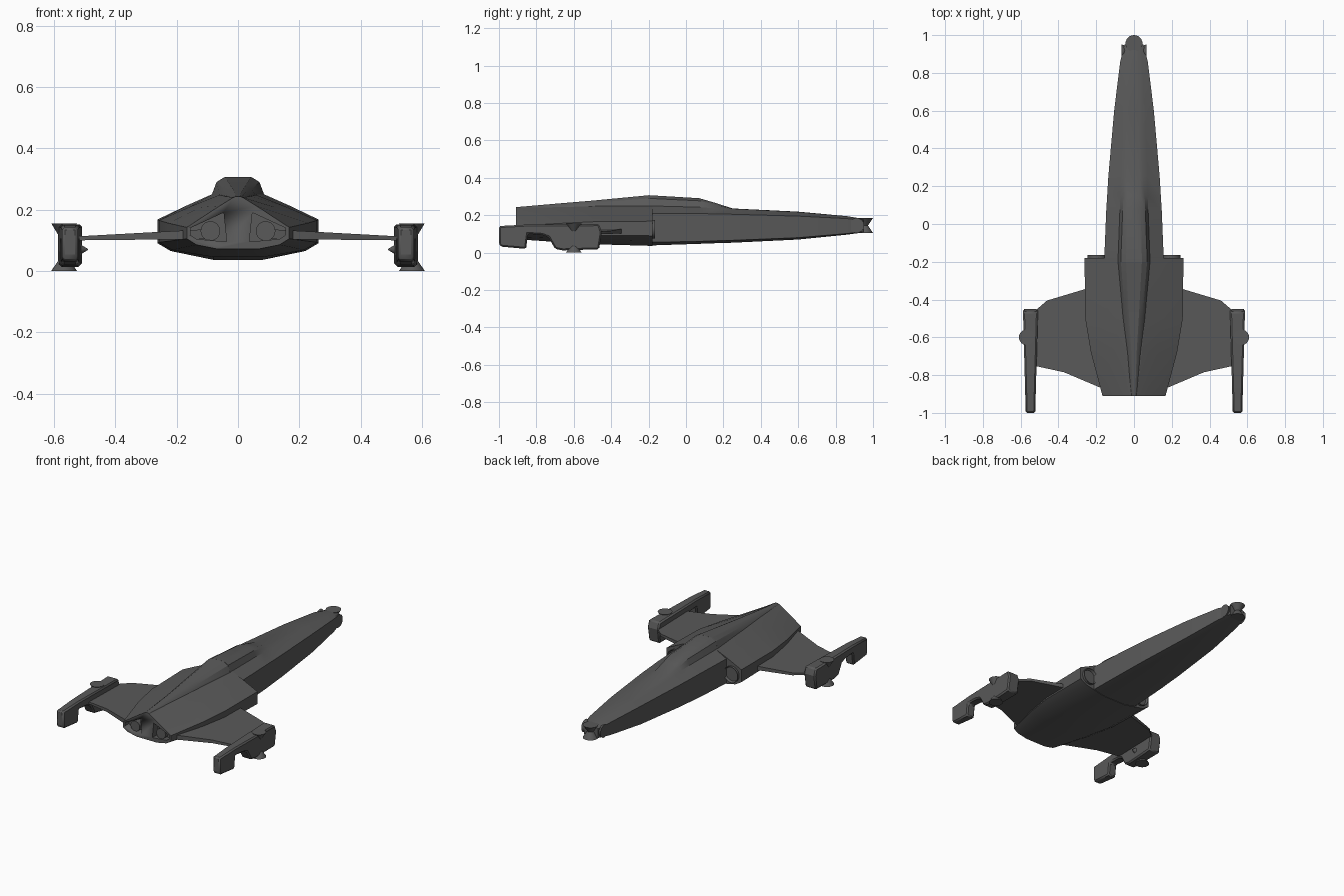
import bpy, bmesh, math
from mathutils import Matrix

if "Cube" in bpy.data.objects:
    bpy.data.objects.remove(bpy.data.objects["Cube"])

hull = bpy.data.materials.new("dark_grey_hull")
hull.diffuse_color = (0.1, 0.1, 0.1, 1)
hull.use_nodes = True
hull.node_tree.nodes["Principled BSDF"].inputs["Base Color"].default_value = hull.diffuse_color


def finish(name, bm, mirror=False, angle=25, bevel=0):
    bmesh.ops.recalc_face_normals(bm, faces=bm.faces)
    me = bpy.data.meshes.new(name)
    bm.to_mesh(me)
    bm.free()
    ob = bpy.data.objects.new(name, me)
    bpy.context.collection.objects.link(ob)
    me.materials.append(hull)
    bpy.ops.object.select_all(action='DESELECT')
    ob.select_set(True)
    bpy.context.view_layer.objects.active = ob
    if bevel:
        b = ob.modifiers.new("bevel", 'BEVEL')
        b.width = bevel
        b.segments = 1
    if mirror:
        ob.modifiers.new("mirror", 'MIRROR')
    bpy.ops.object.shade_smooth_by_angle(angle=math.radians(angle))
    return ob


def bridge(bm, rings):
    n = len(rings[0])
    for a, b in zip(rings, rings[1:]):
        for i in range(n):
            j = (i + 1) % n
            bm.faces.new((a[i], a[j], b[j], b[i]))
    bm.faces.new(rings[0])
    bm.faces.new(rings[-1])


def loft(name, stations, angle=25):
    """Stations are (y, half section from bottom to top); mirrored across x."""
    bm = bmesh.new()
    rings = []
    for y, half in stations:
        pts = half + [(-x, z) for x, z in reversed(half)]
        rings.append([bm.verts.new((x, y, z)) for x, z in pts])
    bridge(bm, rings)
    return finish(name, bm, angle=angle)


def cone(bm, loc, r1, r2, depth, axis='Z', seg=24):
    rot = {'X': Matrix.Rotation(math.pi / 2, 4, 'Y'),
           'Y': Matrix.Rotation(-math.pi / 2, 4, 'X'), 'Z': Matrix()}[axis]
    return bmesh.ops.create_cone(bm, cap_ends=True, segments=seg, radius1=r1, radius2=r2,
                                 depth=depth, matrix=Matrix.Translation(loc) @ rot)


# Long forward fuselage with the raised spine fading into the nose
def nose_section(y, w, low, edge, shoulder, a, b, c):
    return (y, [(w * 0.5, low), (w, edge), (w, shoulder), a, b, c])


loft("fuselage", [
    nose_section(-0.20, .158, .038, .055, .21, (.085, .25), (.07, .29), (.042, .307)),
    nose_section(0.07, .147, .047, .06, .209, (.075, .243), (.06, .277), (.036, .291)),
    nose_section(0.15, .142, .05, .063, .207, (.072, .237), (.056, .258), (.034, .268)),
    nose_section(0.25, .136, .053, .066, .205, (.07, .228), (.05, .234), (.03, .236)),
    nose_section(0.60, .105, .07, .08, .195, (.06, .212), (.045, .217), (.025, .219)),
    nose_section(0.86, .073, .096, .102, .182, (.045, .19), (.03, .193), (.015, .195)),
    nose_section(0.95, .05, .108, .112, .17, (.034, .177), (.022, .179), (.01, .18))], 30)

# Broad rear engine body
body = loft("rear_body", [
    (-0.18, [(.08, .036), (.22, .065), (.262, .09), (.262, .168), (.17, .212), (.08, .252)]),
    (-0.50, [(.08, .045), (.215, .068), (.258, .093), (.258, .165), (.155, .21), (.06, .248)]),
    (-0.68, [(.075, .056), (.185, .075), (.228, .097), (.228, .156), (.12, .208), (.04, .243)]),
    (-0.91, [(.07, .072), (.135, .085), (.167, .105), (.167, .142), (.06, .212), (.015, .24)])], 20)

# Two exhaust openings cut in the rear face
bm = bmesh.new()
opening = [(.155, .14), (.047, .19), (.037, .095), (.135, .104), (.155, .117)]
for s in (1, -1):
    bridge(bm, [[bm.verts.new((s * x, y, z)) for x, z in opening] for y in (-0.95, -0.86)])
cutter = finish("exhaust_cutter", bm)
cutter.hide_render = True
mod = body.modifiers.new("exhausts", 'BOOLEAN')
mod.object = cutter
mod.solver = 'EXACT'
bpy.context.view_layer.objects.active = body
bpy.ops.object.modifier_apply(modifier=mod.name)
bpy.data.objects.remove(cutter)

# Exhaust nozzles inside the openings
bm = bmesh.new()
cone(bm, (.09, -0.875, .13), .032, .032, .05, 'Y')
finish("exhaust_nozzles", bm, mirror=True)

# Tapering dorsal spine over the rear body
loft("dorsal_spine", [
    (-0.195, [(.085, .22), (.085, .25), (.07, .29), (.042, .307)]),
    (-0.50, [(.058, .22), (.058, .247), (.045, .266), (.025, .278)]),
    (-0.68, [(.035, .21), (.035, .242), (.025, .256), (.014, .263)]),
    (-0.91, [(.018, .20), (.018, .236), (.012, .241), (.006, .243)])])

# Round intakes at the front of the rear body
bm = bmesh.new()
cone(bm, (.197, -0.19, .125), .05, .05, .05, 'Y')
bm.faces.ensure_lookup_table()
front = max(bm.faces, key=lambda f: f.calc_center_median().y)
bmesh.ops.inset_region(bm, faces=[front], thickness=.008)
bmesh.ops.translate(bm, verts=front.verts, vec=(0, -0.02, 0))
finish("intakes", bm, mirror=True)

# Thin swept wings
plan = [(.10, -0.30), (.26, -0.345), (.46, -0.405), (.53, -0.465),
        (.53, -0.75), (.37, -0.785), (.17, -0.87), (.10, -0.87)]
bm = bmesh.new()
rings = []
for top in (False, True):
    rings.append([bm.verts.new((x, y, (.136 - .055 * (x - .1)) if top else (.104 - .01 * (x - .1))))
                  for x, y in plan])
bridge(bm, rings)
finish("wings", bm, mirror=True)

# Wingtip pods, wider in front and narrowing to the tail fin
side = [(-0.465, .152), (-0.45, .11), (-0.465, .018), (-0.66, .012), (-0.70, .02), (-0.735, .082),
        (-0.77, .095), (-0.845, .10), (-0.855, .02), (-0.99, .032), (-1.0, .045), (-1.0, .142),
        (-0.85, .15)]
bm = bmesh.new()
rings = []
for s in (-1, 1):
    rings.append([bm.verts.new((.548 + s * (.04 + .027 * (y + .45)), y, z)) for y, z in side])
bridge(bm, rings)
finish("wingtip_pods", bm, mirror=True, bevel=.012)

# Flared dishes above and below each pod, and a small inner cone
bm = bmesh.new()
cone(bm, (.567, -0.6, .135), .018, .042, .04)
cone(bm, (.567, -0.6, .02), .042, .015, .04)
cone(bm, (.503, -0.6, .07), .002, .018, .026, 'X')
finish("pod_dishes", bm, mirror=True)

# Nose tip dishes, hourglass shaped
bm = bmesh.new()
cone(bm, (0, .955, .165), .018, .045, .04)
cone(bm, (0, .955, .125), .045, .018, .04)
finish("nose_dishes", bm)

# Round side dishes on the nose
bm = bmesh.new()
cone(bm, (.05, .912, .145), .026, .04, .034, 'X')
finish("nose_side_dishes", bm, mirror=True)
